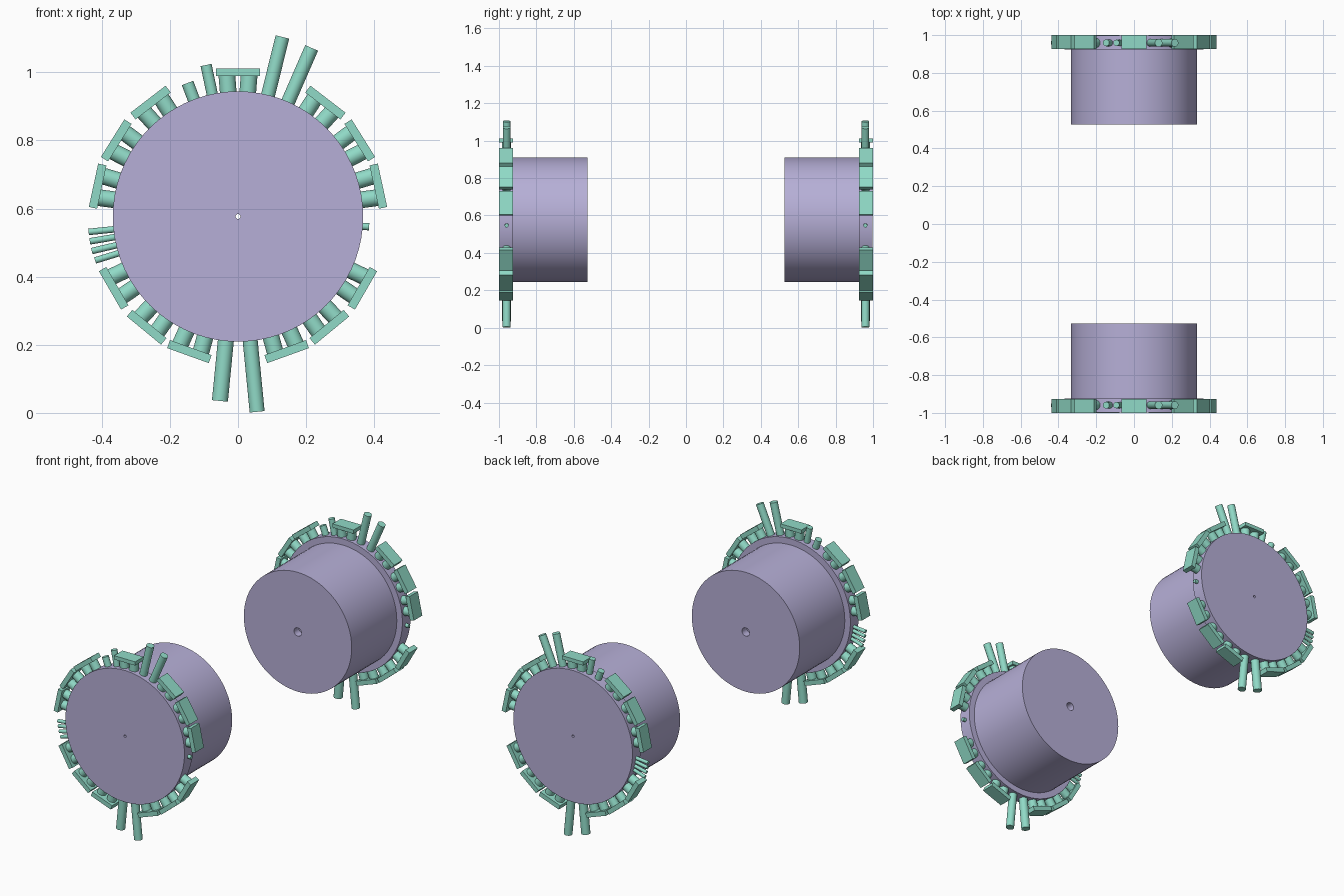
import bpy, bmesh
from math import radians, tau
from mathutils import Matrix, Vector

if "Cube" in bpy.data.objects:
    bpy.data.objects.remove(bpy.data.objects["Cube"])

CZ = 0.5765      # height of the drum axis
PIN_Y = -0.959   # plane of the pins
FLANGE_R = 0.3675


def material(name, color):
    m = bpy.data.materials.new(name)
    m.diffuse_color = color
    m.use_nodes = True
    m.node_tree.nodes["Principled BSDF"].inputs["Base Color"].default_value = m.diffuse_color
    return m


LILAC = material("lilac", (0.47, 0.43, 0.68, 1))
MINT = material("mint", (0.28, 0.70, 0.57, 1))


def finish(name, bm, mat):
    """Turn a bmesh into an object mirrored to the other end of the model."""
    bmesh.ops.recalc_face_normals(bm, faces=bm.faces)
    me = bpy.data.meshes.new(name)
    bm.to_mesh(me)
    bm.free()
    me.materials.append(mat)
    ob = bpy.data.objects.new(name, me)
    bpy.context.collection.objects.link(ob)
    bpy.ops.object.select_all(action='DESELECT')
    ob.select_set(True)
    bpy.context.view_layer.objects.active = ob
    bpy.ops.object.shade_smooth_by_angle(angle=radians(35))
    mod = ob.modifiers.new("other_end", 'MIRROR')
    mod.use_axis = (False, True, False)
    mod.use_mirror_merge = False
    return ob


def radial(angle, r):
    """Frame at distance r from the axis whose local z points outwards."""
    return (Matrix.Translation((0, PIN_Y, CZ))
            @ Matrix.Rotation(radians(90 - angle), 4, 'Y')
            @ Matrix.Translation((0, 0, r)))


def add_pin(bm, angle, tip, radius):
    base = FLANGE_R - 0.004
    bmesh.ops.create_cone(bm, cap_ends=True, segments=24, radius1=radius,
                          radius2=radius, depth=tip - base,
                          matrix=radial(angle, (tip + base) / 2))


# Drum: stepped profile (radius, y) with a stepped bore, spun about the y axis
profile = [(0.007, -0.997), (FLANGE_R, -0.997), (FLANGE_R, -0.925), (0.333, -0.925),
           (0.333, -0.527), (0.023, -0.527), (0.023, -0.57), (0.007, -0.57)]
bm = bmesh.new()
vs = [bm.verts.new((r, y, CZ)) for r, y in profile]
edges = [bm.edges.new((vs[i - 1], vs[i])) for i in range(len(vs))]
bmesh.ops.spin(bm, geom=vs + edges, cent=(0, 0, CZ), axis=(0, 1, 0),
               angle=tau, steps=72, use_merge=True)
bmesh.ops.remove_doubles(bm, verts=bm.verts, dist=1e-5)
finish("drum", bm, LILAC)

# Rim plates, each carried by two short pins
plates, posts = bmesh.new(), bmesh.new()
for a in (90, 52.5, 32, 12.2, 127.5, 148, 167.8, 210, 230.5, 250.2, 289.8, 309.5, 330):
    thick = 0.021 if a == 90 else 0.025
    outer = 0.434
    size = Matrix.Diagonal((0.13, 0.074, thick, 1))
    shift = Matrix.Translation((0, -0.963 - PIN_Y, 0))
    bmesh.ops.create_cube(plates, size=1, matrix=shift @ radial(a, outer - thick / 2) @ size)
    for d in (-4.5, 4.5):
        add_pin(posts, a + d, outer - thick + 0.003, 0.0245)
finish("rim_plates", plates, MINT)
finish("plate_posts", posts, MINT)

# Free-standing pins: angle, tip distance from axis, radius
groups = {
    "long_pins": [(76.1, 0.543, 0.0205), (66.4, 0.540, 0.0205),
                  (264.4, 0.544, 0.0235), (275.6, 0.576, 0.022)],
    "short_pins": [(101.9, 0.4545, 0.0165), (110.7, 0.419, 0.018)],
    "thin_pins": [(185.9, 0.441, 0.0095), (189.5, 0.441, 0.0095),
                  (193.3, 0.441, 0.0095), (197.1, 0.439, 0.0095)],
    "stub_pin": [(-4.5, 0.386, 0.0105)],
}
for name, pins in groups.items():
    bm = bmesh.new()
    for p in pins:
        add_pin(bm, *p)
    finish(name, bm, MINT)
